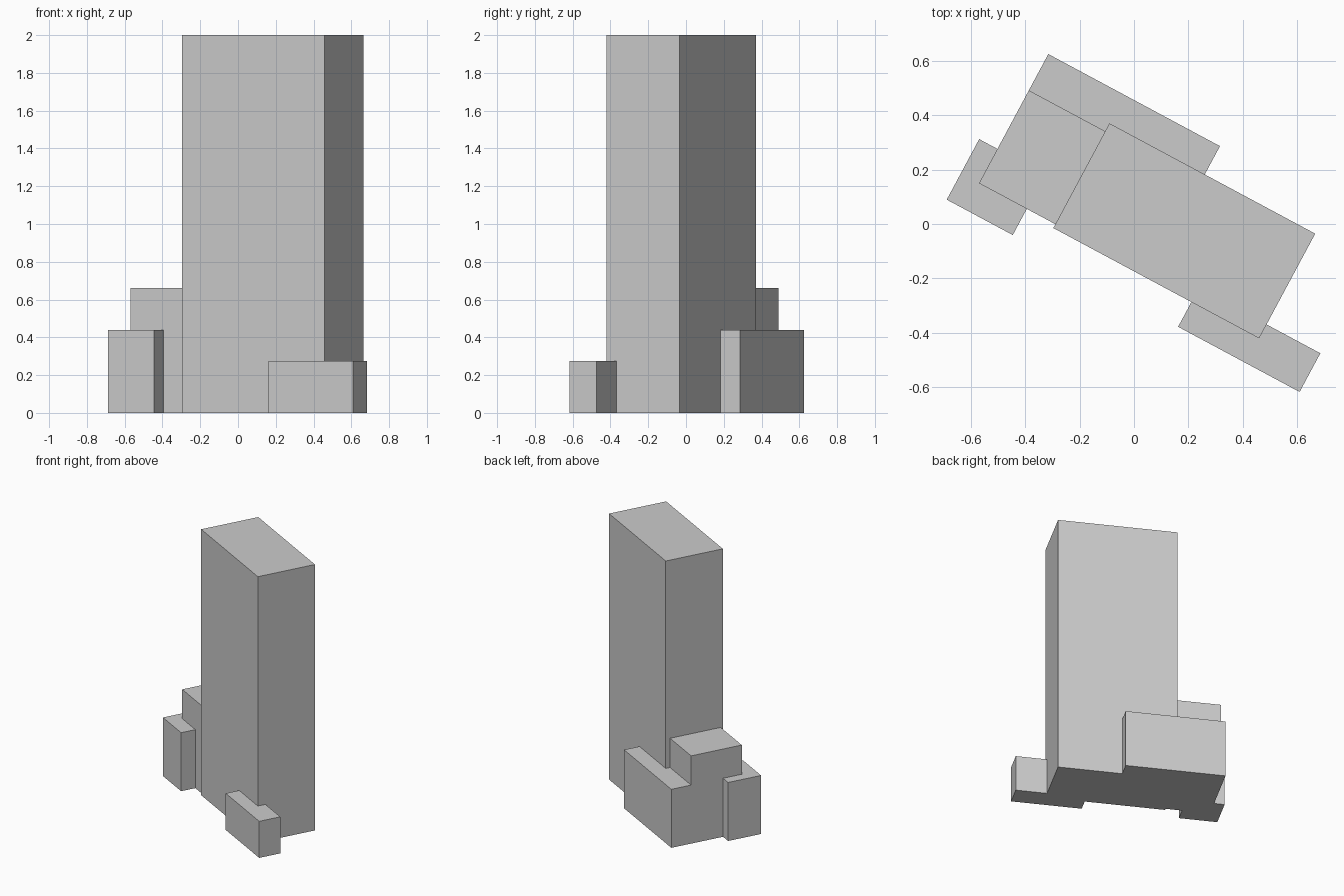
import bpy
import bmesh
from math import radians
from mathutils import Matrix

cube = bpy.data.objects.get("Cube")
if cube:
    bpy.data.objects.remove(cube, do_unlink=True)

# Single plain grey for the whole building
GREY = (0.6, 0.6, 0.6, 1)
concrete = bpy.data.materials.new("concrete_grey")
concrete.use_nodes = True
concrete.diffuse_color = GREY
for node in concrete.node_tree.nodes:
    if node.type == 'BSDF_PRINCIPLED':
        node.inputs["Base Color"].default_value = GREY

# The whole plan is turned away from the axes
TURN = Matrix.Rotation(radians(-28.2), 4, 'Z')


def block(name, u0, u1, v0, v1, height):
    """Box standing on the ground, given by its extents in the turned plan."""
    bm = bmesh.new()
    bmesh.ops.create_cube(bm, size=1)
    place = Matrix.Translation(((u0 + u1) / 2, (v0 + v1) / 2, height / 2))
    scale = Matrix.Diagonal((u1 - u0, v1 - v0, height, 1))
    bm.transform(TURN @ place @ scale)
    mesh = bpy.data.meshes.new(name)
    bm.to_mesh(mesh)
    bm.free()
    mesh.materials.append(concrete)
    obj = bpy.data.objects.new(name, mesh)
    bpy.context.collection.objects.link(obj)
    return obj


# Main tower and the lower wings around it
block("tower", -0.254, 0.603, -0.153, 0.283, 2.0)
block("side_wing", -0.572, -0.254, -0.137, 0.25, 0.66)
block("back_wing", -0.572, 0.143, 0.25, 0.401, 0.44)
block("side_annex", -0.648, -0.373, -0.246, 0.006, 0.44)
block("front_annex", 0.321, 0.827, -0.256, -0.095, 0.275)
